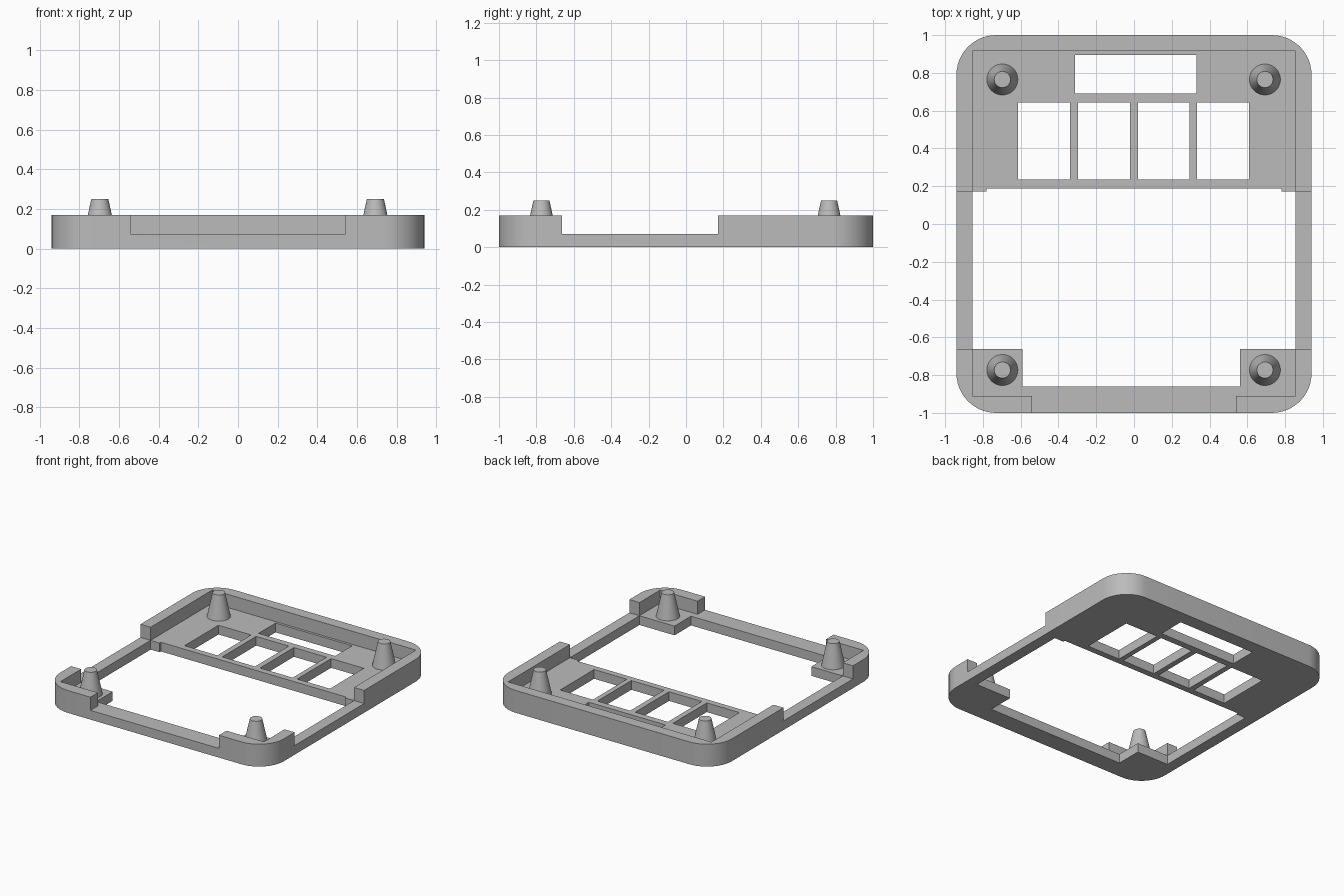
import bpy
import bmesh
import math

if "Cube" in bpy.data.objects:
    bpy.data.objects.remove(bpy.data.objects["Cube"], do_unlink=True)

WIDTH, DEPTH, RADIUS = 0.94, 1.0, 0.21
FLOOR, RIM, PEG_TOP = 0.07, 0.17, 0.25

grey = bpy.data.materials.new("plain grey")
grey.use_nodes = True
grey.diffuse_color = (0.5, 0.5, 0.5, 1)
grey.node_tree.nodes["Principled BSDF"].inputs["Base Color"].default_value = (0.5, 0.5, 0.5, 1)


def finish(name, bm):
    bmesh.ops.recalc_face_normals(bm, faces=bm.faces[:])
    mesh = bpy.data.meshes.new(name)
    bm.to_mesh(mesh)
    bm.free()
    mesh.materials.append(grey)
    obj = bpy.data.objects.new(name, mesh)
    bpy.context.collection.objects.link(obj)
    return obj


def prism(name, outline, low, high):
    """Extrude a plan outline between two heights."""
    bm = bmesh.new()
    face = bm.faces.new([bm.verts.new((x, y, low)) for x, y in outline])
    new = bmesh.ops.extrude_face_region(bm, geom=[face])["geom"]
    verts = [v for v in new if isinstance(v, bmesh.types.BMVert)]
    bmesh.ops.translate(bm, verts=verts, vec=(0, 0, high - low))
    return finish(name, bm)


def rect(x0, x1, y0, y1):
    return [(x0, y0), (x1, y0), (x1, y1), (x0, y1)]


def mirrored(half):
    return half + [(-x, y) for x, y in reversed(half)]


def activate(obj):
    bpy.ops.object.select_all(action='DESELECT')
    obj.select_set(True)
    bpy.context.view_layer.objects.active = obj


def cut(target, cutter):
    cutter.hide_render = True
    mod = target.modifiers.new("cut", 'BOOLEAN')
    mod.operation, mod.solver, mod.object = 'DIFFERENCE', 'EXACT', cutter
    activate(target)
    bpy.ops.object.modifier_apply(modifier=mod.name)
    bpy.data.objects.remove(cutter, do_unlink=True)


# Rounded tray body
outline = []
for i, (sx, sy) in enumerate([(1, 1), (-1, 1), (-1, -1), (1, -1)]):
    for step in range(13):
        a = math.pi / 2 * (i + step / 12)
        outline.append((sx * (WIDTH - RADIUS) + RADIUS * math.cos(a),
                        sy * (DEPTH - RADIUS) + RADIUS * math.sin(a)))
tray = prism("tray_frame", outline, 0, RIM)

# Cavity, with gaps through the side walls and the front wall
cavity = mirrored([(0.54, -1.1), (0.54, -0.91), (0.855, -0.91), (0.855, -0.662),
                   (1.1, -0.662), (1.1, 0.172), (0.855, 0.172), (0.855, 0.915)])
cut(tray, prism("cavity_cutter", cavity, FLOOR, 0.4))

# Large opening, leaving a pad in each front corner
opening = [(-0.59, -0.86), (0.56, -0.86), (0.56, -0.662), (0.855, -0.662),
           (0.855, 0.172), (0.78, 0.172), (0.78, 0.188), (-0.78, 0.188),
           (-0.78, 0.172), (-0.855, 0.172), (-0.855, -0.662), (-0.59, -0.662)]
cut(tray, prism("opening_cutter", opening, -0.1, 0.4))

# Four windows in a row and a wide one behind them
for left in (-0.614, -0.297, 0.02, 0.333):
    cut(tray, prism("window_cutter", rect(left, left + 0.275, 0.235, 0.642), -0.1, 0.4))
cut(tray, prism("wide_window_cutter", rect(-0.312, 0.332, 0.692, 0.896), -0.1, 0.4))

activate(tray)
bpy.ops.object.shade_smooth_by_angle(angle=math.radians(30))

# Tapered corner pegs
for side, x in (("right", -0.697), ("left", 0.693)):
    for end, y in (("front", -0.773), ("back", 0.765)):
        bm = bmesh.new()
        bmesh.ops.create_cone(bm, cap_ends=True, segments=40, radius1=0.082,
                              radius2=0.043, depth=PEG_TOP - FLOOR)
        bmesh.ops.translate(bm, verts=bm.verts[:], vec=(x, y, (PEG_TOP + FLOOR) / 2))
        peg = finish(f"{end}_{side}_peg", bm)
        activate(peg)
        bpy.ops.object.shade_smooth_by_angle(angle=math.radians(30))
